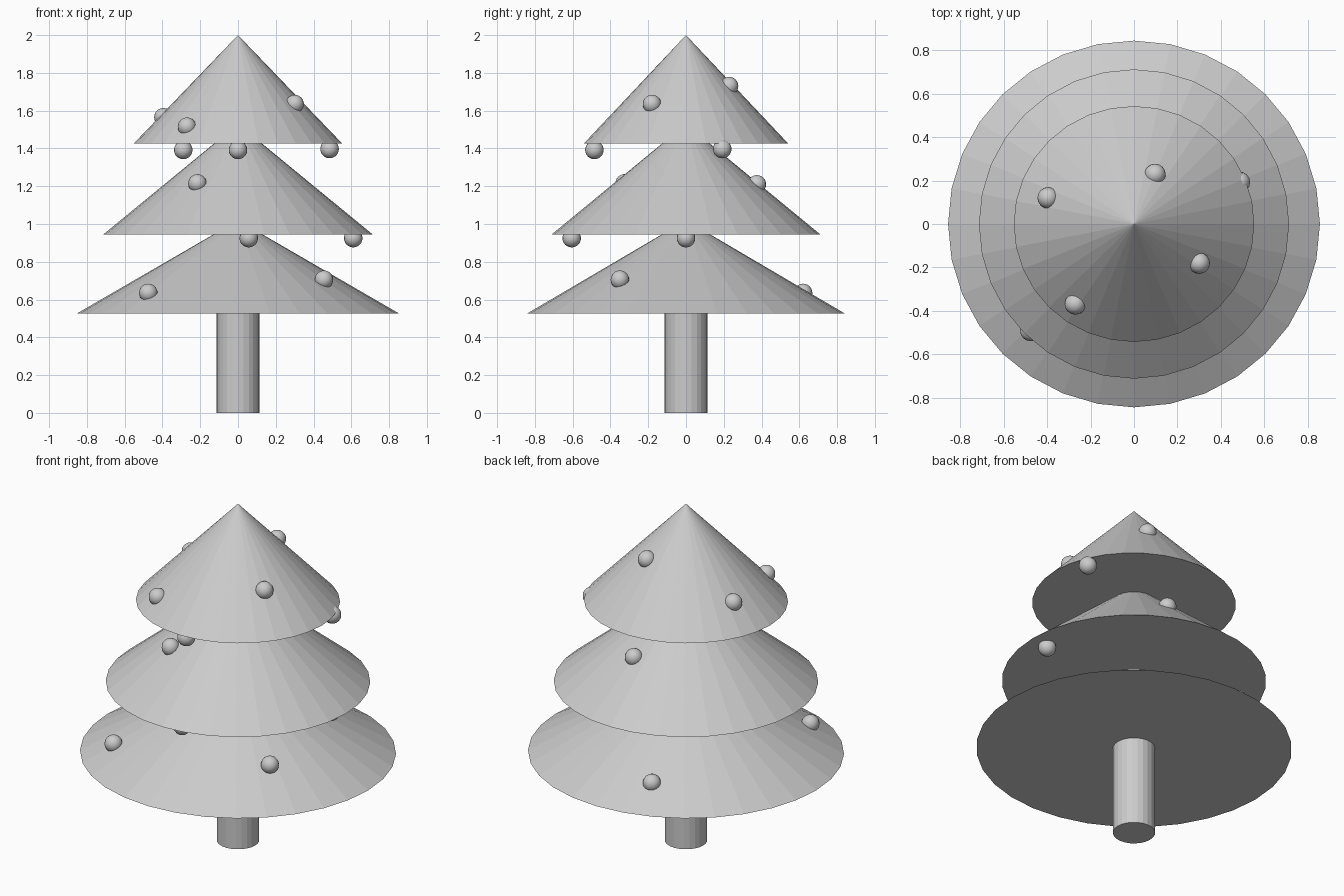
import bpy

if "Cube" in bpy.data.objects:
    bpy.data.objects.remove(bpy.data.objects["Cube"])


def cone(name, z0, z1, rx, ry, sides=32):
    # capped, flat-shaded foliage tier
    bpy.ops.mesh.primitive_cone_add(vertices=sides, radius1=1, radius2=0, depth=z1 - z0,
                                    location=(0, 0, (z0 + z1) / 2))
    ob = bpy.context.object
    ob.name = name
    ob.scale = (rx, ry, 1)
    return ob


def bauble(name, loc, r=0.049):
    bpy.ops.mesh.primitive_uv_sphere_add(segments=16, ring_count=12, radius=r, location=loc)
    ob = bpy.context.object
    ob.name = name
    bpy.ops.object.shade_smooth()


# trunk
bpy.ops.mesh.primitive_cylinder_add(vertices=24, radius=0.114, depth=0.55, location=(0, 0, 0.275))
bpy.context.object.name = "trunk"

# foliage tiers
cone("lower_tier", 0.525, 1.02, 0.855, 0.843)
cone("middle_tier", 0.945, 1.53, 0.713, 0.711)
cone("top_tier", 1.425, 2.0, 0.553, 0.542)

# baubles sitting in the slopes
slope = [
    (0.097, 0.228, 1.73), (-0.395, 0.12, 1.565), (0.30, -0.18, 1.635), (-0.27, -0.368, 1.515),
    (0.08, 0.375, 1.21), (-0.215, -0.325, 1.215),
    (-0.475, -0.49, 0.635), (0.455, -0.35, 0.705), (-0.21, 0.62, 0.635),
]
for i, p in enumerate(slope):
    bauble(f"slope_bauble_{i + 1}", p)

# baubles hanging under the tier rims
hanging = [
    (0.485, 0.192, 1.397), (0, -0.485, 1.392), (-0.29, 0, 1.392),
    (0.61, 0, 0.925), (0.057, -0.605, 0.925),
]
for i, p in enumerate(hanging):
    bauble(f"hanging_bauble_{i + 1}", p)
